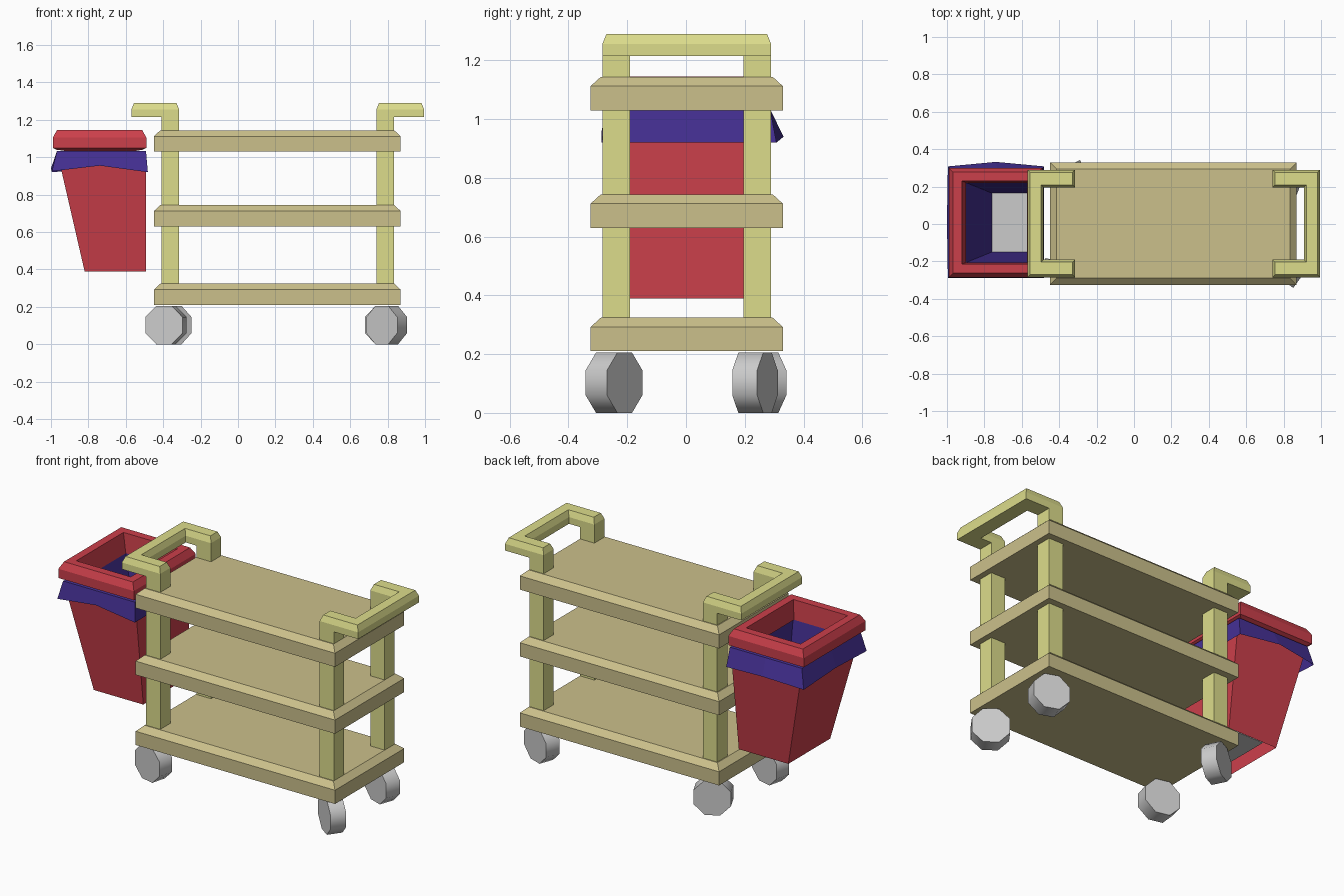
import bpy, bmesh
from math import pi, radians

if "Cube" in bpy.data.objects:
    bpy.data.objects.remove(bpy.data.objects["Cube"])


def material(name, rgb):
    m = bpy.data.materials.new(name)
    m.diffuse_color = (*rgb, 1)
    m.use_nodes = True
    m.node_tree.nodes["Principled BSDF"].inputs["Base Color"].default_value = m.diffuse_color
    return m


TAN = material("tan", (0.60, 0.53, 0.26))
YELLOW = material("yellow", (0.72, 0.72, 0.26))
RED = material("red", (0.60, 0.05, 0.07))
PURPLE = material("purple", (0.06, 0.03, 0.30))


def rect(x0, x1, y0, y1, z):
    """Rectangle loop with a midpoint-free outline."""
    return [(x0, y0, z), (x1, y0, z), (x1, y1, z), (x0, y1, z)]


def rect8(x0, x1, y0, y1, z):
    """Rectangle loop with an extra point in the middle of each side."""
    r = rect(x0, x1, y0, y1, z)
    out = []
    for a, b in zip(r, r[1:] + r[:1]):
        out += [a, tuple((p + q) / 2 for p, q in zip(a, b))]
    return out


def loft(name, loops, mat=None, caps=True, cyclic=False):
    """Skin a stack of equal-length loops."""
    bm = bmesh.new()
    rings = [[bm.verts.new(p) for p in loop] for loop in loops]
    pairs = list(zip(rings, rings[1:]))
    if cyclic:
        pairs.append((rings[-1], rings[0]))
    for a, b in pairs:
        n = len(a)
        for i in range(n):
            j = (i + 1) % n
            bm.faces.new((a[i], a[j], b[j], b[i]))
    if caps:
        bm.faces.new(rings[0][::-1])
        bm.faces.new(rings[-1])
    bmesh.ops.recalc_face_normals(bm, faces=bm.faces)
    me = bpy.data.meshes.new(name)
    bm.to_mesh(me)
    bm.free()
    ob = bpy.data.objects.new(name, me)
    bpy.context.collection.objects.link(ob)
    if mat:
        me.materials.append(mat)
    return ob


# Three shelves with a chamfered top edge
for name, z in (("bottom_shelf", 0.21), ("middle_shelf", 0.63), ("top_shelf", 1.03)):
    loft(name, [rect(-0.45, 0.87, -0.325, 0.33, z),
                rect(-0.45, 0.87, -0.325, 0.33, z + 0.082),
                rect(-0.415, 0.835, -0.29, 0.295, z + 0.114)], TAN)

# Four posts
for sx, x in (("left", -0.41), ("right", 0.74)):
    for sy, y in (("front", -0.285), ("back", 0.195)):
        loft(f"{sy}_{sx}_post", [rect(x, x + 0.095, y, y + 0.095, 0.3),
                                 rect(x, x + 0.095, y, y + 0.095, 1.216)], YELLOW)


# U-shaped push handles, mirrored about the shelf centre
def handle_loop(z, i, mirror):
    x0, x1, xb = -0.57 + i, -0.315 - i, -0.483 - i
    y0, y1, w = -0.285 + i, 0.29 - i, 0.095 - 2 * i
    pts = [(x1, y0), (x1, y0 + w), (xb, y0 + w), (xb, y1 - w),
           (x1, y1 - w), (x1, y1), (x0, y1), (x0, y0)]
    return [(0.425 - x if mirror else x, y, z) for x, y in pts]


for side, mirror in (("left", False), ("right", True)):
    loft(f"{side}_handle", [handle_loop(1.215, 0, mirror),
                            handle_loop(1.255, 0, mirror),
                            handle_loop(1.29, 0.014, mirror)], YELLOW)

# Eight-sided caster wheels, each swivelled differently
for name, x, y, ang in (("front_left", -0.385, -0.25, -14),
                        ("front_right", 0.795, -0.245, -36),
                        ("back_left", -0.36, 0.255, 27),
                        ("back_right", 0.79, 0.235, -20)):
    bpy.ops.mesh.primitive_cylinder_add(vertices=8, radius=0.111, depth=0.09)
    wheel = bpy.context.object
    wheel.name = name + "_wheel"
    wheel.rotation_mode = 'XYZ'
    for v in wheel.data.vertices:  # turn the octagon so it rests on a flat
        px, py, pz = v.co
        c, s = 0.92388, 0.38268
        if abs(min(abs(px), abs(py))) < 0.01:
            px, py = px * c - py * s, px * s + py * c
        else:
            px, py = px * c - py * s, px * s + py * c
        v.co = (px, pz, py)
    wheel.data.flip_normals()
    wheel.rotation_euler = (0, 0, radians(ang))
    wheel.location = (x, y, 0.1026)
    bpy.ops.object.shade_smooth_by_angle(angle=radians(50))

# Tapered bin shell, open at top and bottom
loft("bin_body", [rect(-0.82, -0.492, -0.193, 0.203, 0.39),
                  rect(-0.965, -0.492, -0.268, 0.28, 1.02)], RED, caps=False)

# Bin rim: closed ring with chamfered outer edge
loft("bin_rim", [rect(-0.97, -0.51, -0.265, 0.28, 1.04),
                 rect(-0.99, -0.49, -0.285, 0.30, 1.05),
                 rect(-0.99, -0.49, -0.285, 0.30, 1.105),
                 rect(-0.968, -0.512, -0.263, 0.278, 1.145),
                 rect(-0.92, -0.56, -0.215, 0.23, 1.145),
                 rect(-0.897, -0.572, -0.205, 0.22, 1.03)], RED, caps=False, cyclic=True)

# Bag: crumpled skirt folded over the bin, and lining inside it
skirt = rect8(-0.995, -0.482, -0.288, 0.308, 0.92)
tweaks = {0: (0, 0, 0.005), 1: (0, 0, 0.035), 5: (0, 0.024, 0.02), 7: (-0.005, 0, 0.02)}
skirt = [tuple(p + d for p, d in zip(pt, tweaks.get(i, (0, 0, 0))))
         for i, pt in enumerate(skirt)]
loft("bin_bag", [skirt,
                 rect8(-0.968, -0.492, -0.272, 0.287, 1.033),
                 rect8(-0.90, -0.565, -0.207, 0.222, 1.035),
                 rect8(-0.76, -0.545, -0.15, 0.165, 0.42)], PURPLE, caps=False)

# Grey bag floor
loft("bag_floor", [rect(-0.76, -0.545, -0.15, 0.165, 0.415),
                   rect(-0.76, -0.545, -0.15, 0.165, 0.42)])
